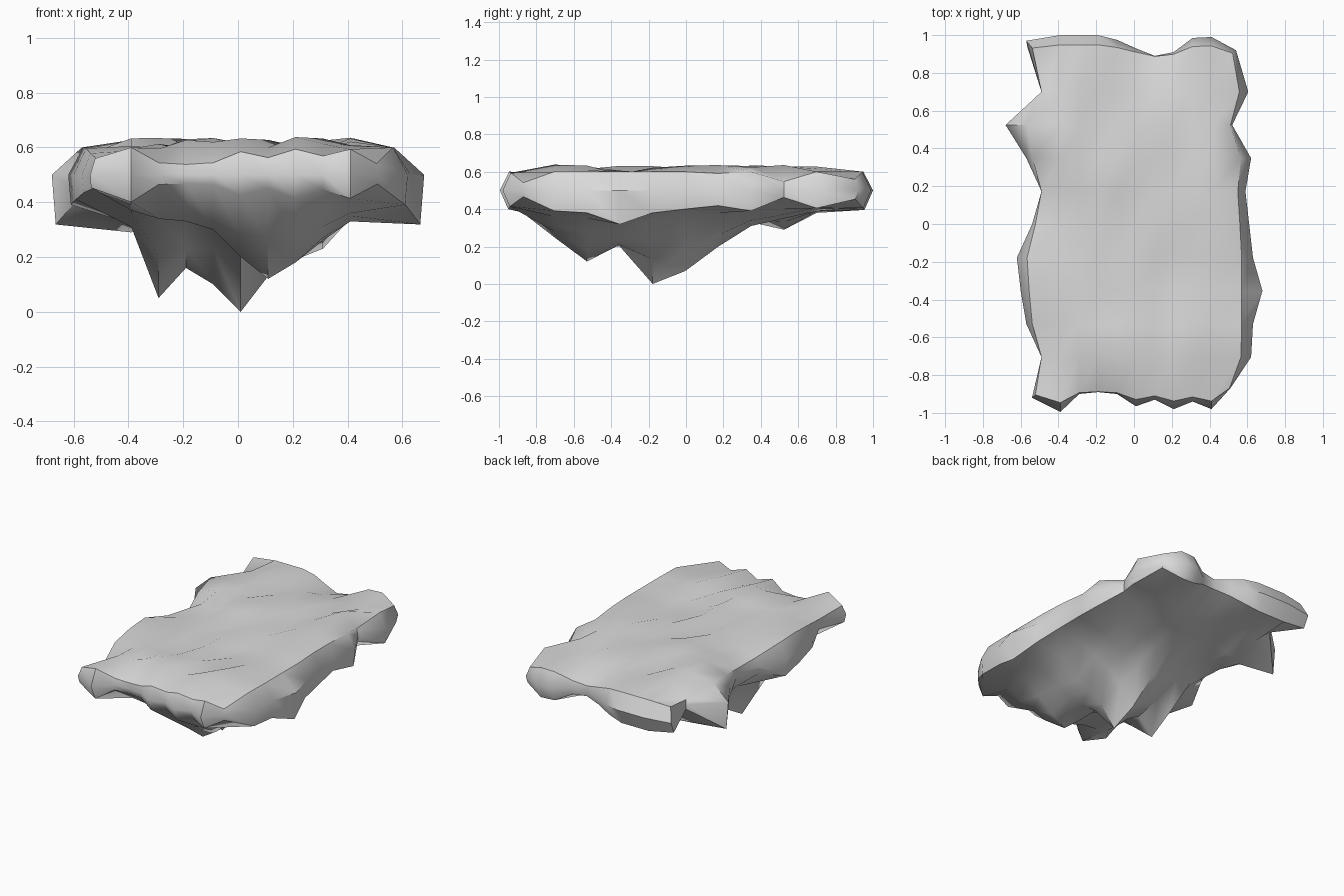
import bpy, bmesh, math, random

cube = bpy.data.objects.get("Cube")
if cube:
    bpy.data.objects.remove(cube, do_unlink=True)

random.seed(4)
N = 10
# Outermost outline of each side, one value per grid line
FRONT = [-.92, -.995, -.90, -.89, -.90, -.965, -.93, -.98, -.94, -.98, -.87]
BACK = [.97, 1, 1, 1, .975, .93, .89, .91, .985, .99, .92]
LEFT = [-.54, -.49, -.57, -.60, -.62, -.54, -.49, -.57, -.68, -.49, -.57]
RIGHT = [.51, .62, .63, .68, .63, .61, .59, .62, .52, .605, .54]
# Underside heights in hundredths, one row per grid line from front to back
CRAGS = [
    [37, 34, 33, 30, 28, 25, 28, 31, 36],
    [36, 34, 36, 30, 20, 12, 18, 27, 35],
    [31, 20, 23, 23, 20, 21, 23, 26, 33],
    [32, 5, 16, 10, 0, 13, 19, 23, 34],
    [33, 15, 20, 14, 7, 20, 28, 32, 37],
    [34, 26, 26, 24, 20, 26, 30, 34, 38],
    [33, 34, 35, 33, 31, 33, 34, 36, 39],
    [29, 33, 36, 36, 35, 35, 36, 37, 40],
    [38, 39, 39, 39, 39, 39, 39, 40, 41],
]


def grid_point(i, j):
    return -.49 + .1 * i, -.88 + .1755 * j


def on_rim(i, j):
    return i in (0, N) or j in (0, N)


def rim_outline(i, j):
    """Outer x, y and how far the rim sticks out on either axis."""
    gx, gy = grid_point(i, j)
    x = LEFT[j] if i == 0 else RIGHT[j] if i == N else gx
    y = FRONT[i] if j == 0 else BACK[i] if j == N else gy
    out_x = max(0, abs(x) - .5) if i in (0, N) else 0
    out_y = max(0, abs(y) - .885) if j in (0, N) else 0
    return x, y, out_x, out_y


def upper_lip(i, j):
    x, y, ox, oy = rim_outline(i, j)
    x -= math.copysign(ox - min(ox * .55, .07), x)
    y -= math.copysign(oy * .45, y)
    return x, y, .5 + min(.035 + .62 * max(ox, oy), .1)


def lower_lip(i, j):
    x, y, ox, oy = rim_outline(i, j)
    out = max(ox, oy)
    x -= math.copysign(ox * .08, x)
    y -= math.copysign(oy * .4, y)
    return x, y, .47 - .3 * out - 3 * out * out


def widest_line(i, j):
    x, y, _, _ = rim_outline(i, j)
    return x, y, .5


def top_vertex(i, j):
    if on_rim(i, j):
        return upper_lip(i, j)
    return *grid_point(i, j), .608 + random.uniform(-.025, .03)


def bottom_vertex(i, j):
    if on_rim(i, j):
        return lower_lip(i, j)
    return *grid_point(i, j), CRAGS[j - 1][i - 1] / 100


bm = bmesh.new()


def make_sheet(rule):
    verts = {(i, j): bm.verts.new(rule(i, j))
             for i in range(N + 1) for j in range(N + 1)}
    for i in range(N):
        for j in range(N):
            bm.faces.new([verts[i, j], verts[i + 1, j],
                          verts[i + 1, j + 1], verts[i, j + 1]])
    return verts


# Upper ground and craggy underside
top = make_sheet(top_vertex)
bottom = make_sheet(bottom_vertex)

# Bevelled rim joining them
loop = ([(i, 0) for i in range(N)] + [(N, j) for j in range(N)]
        + [(N - i, N) for i in range(N)] + [(0, N - j) for j in range(N)])
middle = {k: bm.verts.new(widest_line(*k)) for k in loop}
for a, b in zip(loop, loop[1:] + loop[:1]):
    for upper, lower in ((top, middle), (middle, bottom)):
        bm.faces.new([upper[a], lower[a], lower[b], upper[b]])

bmesh.ops.recalc_face_normals(bm, faces=bm.faces)
mesh = bpy.data.meshes.new("rock_slab")
bm.to_mesh(mesh)
bm.free()
slab = bpy.data.objects.new("rock_slab", mesh)
bpy.context.collection.objects.link(slab)

# Plain stone colour
stone = bpy.data.materials.new("grey_stone")
stone.use_nodes = True
colour = (.7, .7, .7, 1)
stone.diffuse_color = colour
stone.node_tree.nodes["Principled BSDF"].inputs["Base Color"].default_value = colour
mesh.materials.append(stone)

bpy.ops.object.select_all(action="DESELECT")
slab.select_set(True)
bpy.context.view_layer.objects.active = slab
bpy.ops.object.shade_smooth_by_angle(angle=math.radians(45))
